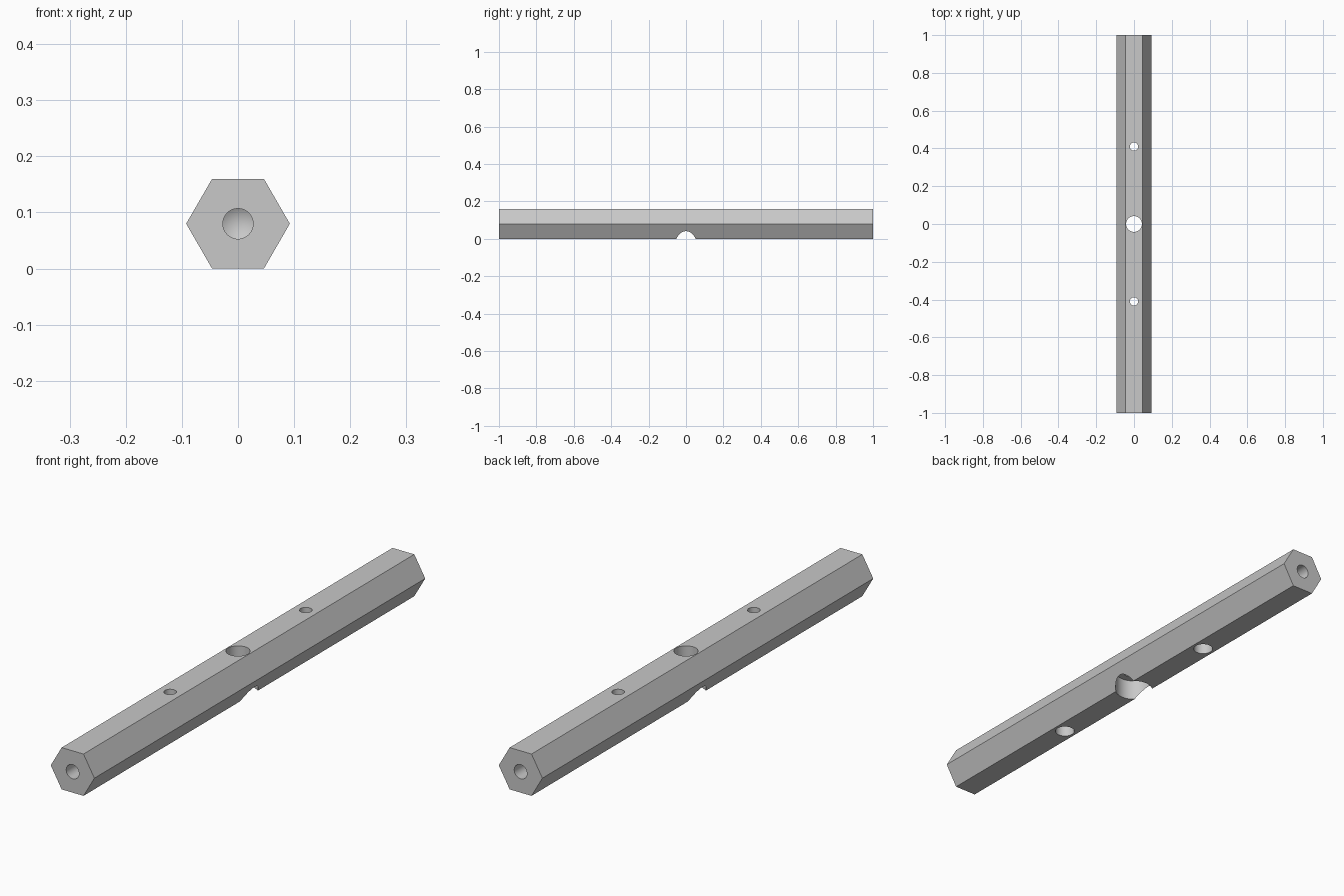
import bpy, bmesh, math
from mathutils import Matrix, Vector

cube = bpy.data.objects.get("Cube")
if cube:
    bpy.data.objects.remove(cube, do_unlink=True)

HEIGHT = 0.16                       # across the flats
MID = HEIGHT / 2
CORNER = MID / math.cos(math.pi / 6)

steel = bpy.data.materials.new("grey_steel")
steel.use_nodes = True
grey = (0.58, 0.58, 0.58, 1)
steel.diffuse_color = grey
steel.node_tree.nodes["Principled BSDF"].inputs["Base Color"].default_value = grey


def revolve(name, profile, matrix, sides=48):
    """Closed solid turned around local z from (radius, height) points."""
    bm = bmesh.new()
    rings = []
    for r, z in profile:
        if r == 0:
            rings.append([bm.verts.new((0, 0, z))] * sides)
        else:
            angles = [math.tau * i / sides for i in range(sides)]
            rings.append([bm.verts.new((r * math.cos(a), r * math.sin(a), z)) for a in angles])
    for low, high in zip(rings, rings[1:]):
        for i in range(sides):
            j = (i + 1) % sides
            corners = list(dict.fromkeys((low[i], low[j], high[j], high[i])))
            bm.faces.new(corners)
    bmesh.ops.recalc_face_normals(bm, faces=bm.faces)
    bm.transform(matrix)
    mesh = bpy.data.meshes.new(name)
    bm.to_mesh(mesh)
    bm.free()
    mesh.materials.append(steel)
    obj = bpy.data.objects.new(name, mesh)
    bpy.context.collection.objects.link(obj)
    return obj


# Hexagonal bar lying along y, flats at top and bottom
lay = Matrix.Translation((0, 0, MID)) @ Matrix.Rotation(math.pi / 2, 4, "X")
bar = revolve("hex_bar", [(0, -1), (CORNER, -1), (CORNER, 1), (0, 1)], lay, 6)
bmesh_bar = bmesh.new()
bmesh_bar.from_mesh(bar.data)
bmesh.ops.dissolve_limit(bmesh_bar, angle_limit=0.01, verts=bmesh_bar.verts, edges=bmesh_bar.edges)
bmesh_bar.to_mesh(bar.data)
bmesh_bar.free()


def stepped_hole(name, y, bore, counterbore, depth=MID):
    """Through hole from the top, widened from below."""
    profile = [(0, -0.1), (counterbore, -0.1), (counterbore, depth),
               (bore, depth), (bore, 0.3), (0, 0.3)]
    return revolve(name, profile, Matrix.Translation((0, y, 0)))


# Vertical holes and drilled ends
cutters = [stepped_hole("centre_hole_cutter", 0, 0.042, 0.07)]
drill = [(0, -0.1), (0.027, -0.1), (0.027, 0.2), (0, 0.216)]
for side, end in ((-1, "front"), (1, "back")):
    cutters.append(stepped_hole(end + "_hole_cutter", 0.41 * side, 0.022, 0.036))
    inward = Vector((0, -side, 0)).to_track_quat("Z", "X").to_matrix().to_4x4()
    cutters.append(revolve(end + "_drill_cutter", drill,
                           Matrix.Translation((0, side, MID)) @ inward))

for cutter in cutters:
    cut = bar.modifiers.new(cutter.name, "BOOLEAN")
    cut.operation = "DIFFERENCE"
    cut.solver = "EXACT"
    cut.object = cutter
    cutter.hide_render = True

# Bake the cuts and discard the cutters
bpy.context.view_layer.update()
graph = bpy.context.evaluated_depsgraph_get()
baked = bpy.data.meshes.new_from_object(bar.evaluated_get(graph))
bar.modifiers.clear()
bar.data = baked
baked.name = "hex_bar"
for cutter in cutters:
    bpy.data.objects.remove(cutter, do_unlink=True)

bpy.ops.object.select_all(action="DESELECT")
bar.select_set(True)
bpy.context.view_layer.objects.active = bar
bpy.ops.object.shade_smooth_by_angle(angle=math.radians(25))
